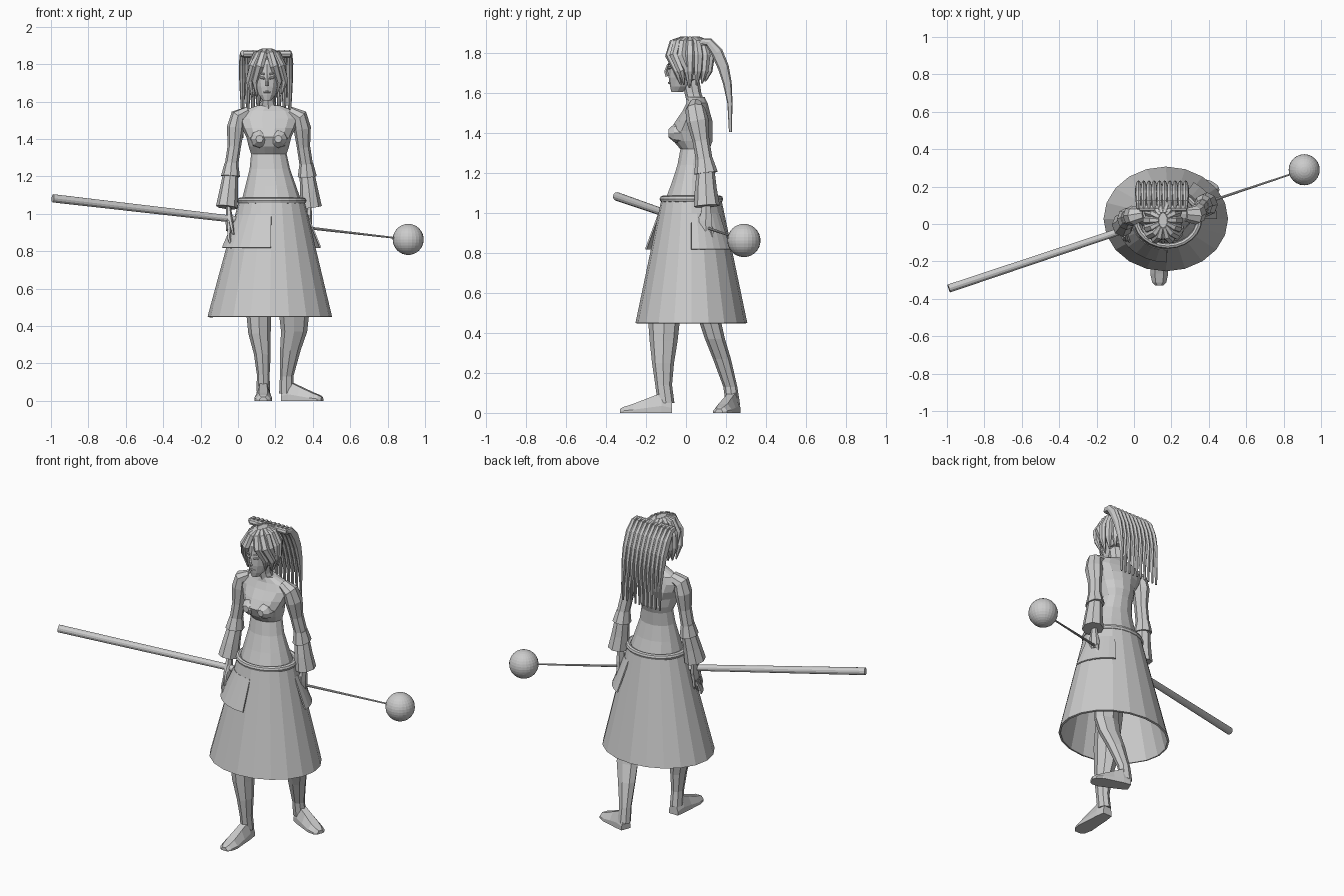
import bpy
import math
import random
from mathutils import Vector

random.seed(4)
cube = bpy.data.objects.get("Cube")
if cube:
    bpy.data.objects.remove(cube, do_unlink=True)

# One flat grey for the whole figure
grey = bpy.data.materials.new("plain_grey")
grey.use_nodes = True
colour = (.6, .6, .6, 1)
grey.diffuse_color = colour
grey.node_tree.nodes["Principled BSDF"].inputs["Base Color"].default_value = colour

MID = .165  # middle of the body in x


def skin(name, rings, wrap=True, caps=True):
    """Join equal rings of points into a faceted surface."""
    n = len(rings[0])
    faces = []
    for row in range(len(rings) - 1):
        for i in range(n if wrap else n - 1):
            j = (i + 1) % n
            a, b = row * n, row * n + n
            faces.append((a + i, a + j, b + j, b + i))
    if caps:
        faces.append(tuple(reversed(range(n))))
        faces.append(tuple(range(len(rings) * n - n, len(rings) * n)))
    mesh = bpy.data.meshes.new(name)
    mesh.from_pydata([p for ring in rings for p in ring], [], faces)
    mesh.materials.append(grey)
    mesh.update()
    part = bpy.data.objects.new(name, mesh)
    bpy.context.collection.objects.link(part)
    return part


def arc(x, y, z, rx, ry, n, start=0, sweep=math.tau, ends=False):
    step = sweep / (n - 1 if ends else n)
    return [Vector((x + rx * math.cos(start + i * step),
                    y + ry * math.sin(start + i * step), z)) for i in range(n)]


def loft(name, levels, n=12, caps=True):
    """Stack of level ellipses given as x, y, z, rx, ry."""
    return skin(name, [arc(*level, n) for level in levels], caps=caps)


def tube(name, path, n=8, wide=1, hint=(1, 0, 0)):
    """Tapered tube along points given as x, y, z, radius."""
    pts = [Vector(p[:3]) for p in path]
    rings = []
    for i, p in enumerate(pts):
        t = (pts[min(i + 1, len(pts) - 1)] - pts[max(i - 1, 0)]).normalized()
        h = Vector(hint)
        side = (h - t * h.dot(t)).normalized()
        normal = t.cross(side)
        r = path[i][3]
        rings.append([p + side * (r * wide * math.cos(math.tau * k / n))
                      + normal * (r * math.sin(math.tau * k / n)) for k in range(n)])
    return skin(name, rings)


def thicken(part, depth):
    mod = part.modifiers.new("thickness", "SOLIDIFY")
    mod.thickness = depth


# Skirt, belt and hip flaps
skirt = loft("skirt", [(.17, .027, .45, .333, .28), (.18, .027, 1.07, .175, .15)],
             20, caps=False)
thicken(skirt, .012)
bpy.ops.mesh.primitive_torus_add(location=(.18, .027, 1.07), major_radius=.168,
                                 minor_radius=.017, major_segments=24, minor_segments=8)
belt = bpy.context.object
belt.name = "belt"
belt.scale.y = .86
belt.data.materials.append(grey)
for name, start, sweep in (("right_hip_flap", 195, 75), ("left_hip_flap", 0, 58)):
    angles = (math.radians(start), math.radians(sweep))
    flap = skin(name, [arc(.175, .027, .82, .27, .232, 7, *angles, True),
                       arc(.178, .027, 1.0, .194, .166, 7, *angles, True)],
                wrap=False, caps=False)
    thicken(flap, .008)

# Torso with bare shoulders, and neck
loft("torso", [
    (.18, .027, 1.05, .165, .14), (.175, .03, 1.15, .135, .105),
    (.17, .035, 1.24, .108, .08), (MID, .045, 1.32, .095, .075),
    (MID, .035, 1.36, .108, .1), (MID, .025, 1.41, .12, .11),
    (MID, .04, 1.46, .145, .095), (MID, .05, 1.51, .165, .07),
    (MID, .055, 1.55, .14, .055), (MID, .05, 1.58, .06, .045)], 14)
loft("neck", [(MID, .05, 1.55, .05, .045), (.16, .035, 1.6, .038, .042),
              (.155, .02, 1.68, .04, .045)], 8)
for side in (-1, 1):
    tube("left_bust" if side > 0 else "right_bust",
         [(MID + side * .05, .02, 1.4, .06), (MID + side * .05, -.06, 1.4, .045),
          (MID + side * .05, -.088, 1.4, .02)])


# Arms, two-tier cuffs and hands
def arm(label, side, swing):
    def at(out, y, z, r):
        return (MID + side * out, y + swing * (1.53 - z), z, r)

    tube(label + "_sleeve", [at(.11, .05, 1.545, .035), at(.165, .045, 1.52, .05),
                             at(.178, .05, 1.46, .055), at(.185, .055, 1.36, .042),
                             at(.2, .06, 1.26, .042), at(.21, .05, 1.15, .032)], wide=.85)
    tube(label + "_upper_cuff", [at(.2, .06, 1.27, .043), at(.205, .06, 1.2, .06)], 8, .85)
    tube(label + "_lower_cuff", [at(.205, .06, 1.21, .045), at(.215, .05, 1.12, .055),
                                 at(.225, .045, 1.035, .065)], 8, .9)
    tube(label + "_hand", [at(.215, .045, 1.08, .022), at(.215, .04, 1.02, .026),
                           at(.21, .03, .96, .038), at(.21, .025, .91, .036)], 6, .55)
    for i in range(4):
        y = (i - 1.5) * .018
        tip = .81 + abs(i - 1.5) * .012
        tube(label + "_finger", [at(.21, .025 + y, .93, .011), at(.214, .02 + y * 1.3, .87, .01),
                                 at(.2, .015 + y * 1.4, tip, .005)], 5)
    tube(label + "_thumb", [at(.21, .02, .99, .013), at(.2, -.02, .94, .011),
                            at(.19, -.03, .89, .006)], 5)


arm("right", -1, -.1)
arm("left", 1, .12)


# Legs and feet
def foot(label, heel, toe):
    heel, toe = Vector(heel), Vector(toe)
    along = toe - heel
    across = along.normalized().cross(Vector((0, 0, 1)))
    rings = []
    for f, wide, high in ((0, .03, .07), (.2, .038, .1), (.45, .042, .075),
                          (.75, .048, .045), (.93, .038, .03), (1, .02, .02)):
        c = heel + along * f
        rings.append([c + across * (wide * u) + Vector((0, 0, high * v))
                      for u, v in ((-1, 0), (1, 0), (1, .35), (.5, 1), (-.5, 1), (-1, .35))])
    skin(label + "_foot", rings)


loft("right_leg", [(.135, -.1, .05, .036, .042), (.135, -.112, .14, .034, .042),
                   (.13, -.115, .25, .045, .055), (.115, -.112, .36, .06, .07),
                   (.11, -.11, .47, .066, .08), (.11, -.04, .95, .08, .085)], 8)
loft("left_leg", [(.26, .235, .04, .04, .036), (.26, .222, .13, .036, .035),
                  (.28, .18, .27, .055, .045), (.3, .145, .37, .07, .05),
                  (.3, .12, .46, .08, .055), (.245, .05, .95, .08, .085)], 8)
foot("right", (.135, -.07, 0), (.135, -.33, 0))
foot("left", (.24, .245, 0), (.45, .165, 0))

# Head, nose, brows, eyes and mouth
HEAD = .155
loft("head", [(HEAD, -.045, 1.605, .022, .028), (HEAD, -.03, 1.635, .046, .05),
              (HEAD, -.01, 1.68, .064, .077), (HEAD, .005, 1.74, .073, .093),
              (HEAD, .015, 1.8, .075, .1), (HEAD, .025, 1.85, .055, .075),
              (HEAD, .03, 1.87, .02, .03)], 12)
tube("nose", [(HEAD, -.088, 1.745, .006), (HEAD, -.1, 1.71, .009),
              (HEAD, -.092, 1.685, .011)], 4)
tube("mouth", [(HEAD - .018, -.075, 1.65, .004), (HEAD, -.083, 1.652, .007),
               (HEAD + .018, -.075, 1.65, .004)], 6, hint=(0, 0, 1))
for side in (-1, 1):
    for label, z, r in (("eye", 1.728, .007), ("brow", 1.75, .005)):
        tube(label, [(HEAD + side * .014, -.086, z - .003, r),
                     (HEAD + side * .03, -.081, z, r),
                     (HEAD + side * .046, -.066, z + .006, r * .6)], 6, hint=(0, 0, 1))

# Hair cap and locks falling from the crown
loft("hair_cap", [(HEAD, .05, 1.67, .05, .06), (HEAD, .045, 1.73, .078, .082),
                  (HEAD, .035, 1.8, .087, .1), (HEAD, .025, 1.85, .072, .095),
                  (HEAD, .03, 1.88, .035, .05)], 12)
for side in (-1, 1):
    for i in range(7):
        turn = math.radians(-72 + i * 24)
        x, y = side * math.cos(turn), math.sin(turn)
        low = 1.62 + random.uniform(0, .03) + .012 * max(i - 3, 0)
        back = .03 if i < 3 else 0
        tube("hair_lock", [(HEAD + x * .02, .02 + y * .04, 1.875, .012),
                           (HEAD + x * .06, .02 + y * .09, 1.855, .018),
                           (HEAD + side * .012 * (i < 2) + x * .09, .02 + y * .11, 1.79, .02),
                           (HEAD + side * .035 * (i < 2) + x * .092, .02 + back + y * .1, 1.71, .017),
                           (HEAD + side * .03 * (i < 2) + x * .075, .02 + back + y * .08, low, .004)],
             6, 1.2, (-y, x, 0))

# Ponytail: a row of ten strands
for i in range(10):
    x = .024 + i * .028
    tube("ponytail_strand", [(x, .08, 1.86, .016), (x, .115, 1.855, .022),
                             (x, .155, 1.805, .03), (x, .187, 1.73, .028),
                             (x, .207, 1.65, .022), (x, .22, 1.55, .013),
                             (x, .222, 1.405, .007)], 8, .65)
tube("hair_band", [(.03, .085, 1.855, .018), (.28, .085, 1.855, .018)], 8, hint=(0, 1, 0))

# Staff: thick shaft, thin rod and ball
butt, ball_centre = Vector((-.99, -.345, 1.083)), Vector((.91, .29, .863))
grip = butt.lerp(ball_centre, .55)
tube("staff_shaft", [(*butt, .022), (*grip, .018)], 12, hint=(0, 0, 1))
tube("staff_rod", [(*grip, .01), (*ball_centre, .004)], 8, hint=(0, 0, 1))
bpy.ops.mesh.primitive_uv_sphere_add(location=ball_centre, radius=.083,
                                     segments=24, ring_count=16)
ball = bpy.context.object
ball.name = "staff_ball"
ball.data.materials.append(grey)
